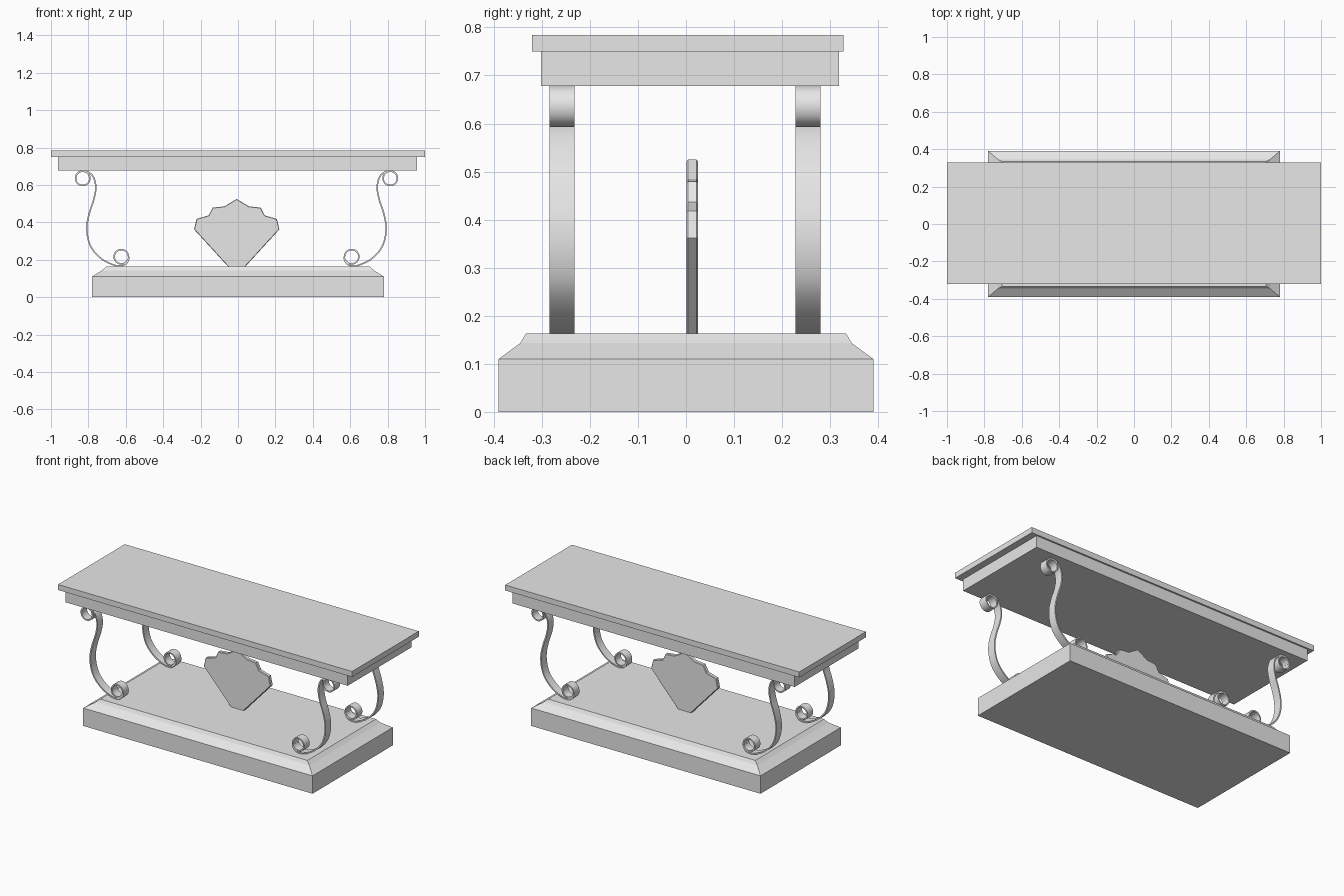
import bpy, bmesh
from math import radians, cos, sin
from mathutils import Vector

cube = bpy.data.objects.get("Cube")
if cube:
    bpy.data.objects.remove(cube, do_unlink=True)

stone = bpy.data.materials.new("grey_stone")
stone.use_nodes = True
GREY = (0.8, 0.8, 0.8, 1)
stone.diffuse_color = GREY
stone.node_tree.nodes["Principled BSDF"].inputs["Base Color"].default_value = GREY


def finish(bm, name):
    bmesh.ops.recalc_face_normals(bm, faces=bm.faces)
    mesh = bpy.data.meshes.new(name)
    bm.to_mesh(mesh)
    bm.free()
    mesh.materials.append(stone)
    obj = bpy.data.objects.new(name, mesh)
    bpy.context.collection.objects.link(obj)
    return obj


def stacked(name, layers, cx=0, cy=0):
    """Solid of stacked rectangles, each layer (half x, half y, z)."""
    bm = bmesh.new()
    rings = [[bm.verts.new((cx + sx * hx, cy + sy * hy, z))
              for sx, sy in ((-1, -1), (1, -1), (1, 1), (-1, 1))]
             for hx, hy, z in layers]
    for a, b in zip(rings, rings[1:]):
        for i in range(4):
            j = (i + 1) % 4
            bm.faces.new((a[i], a[j], b[j], b[i]))
    bm.faces.new(rings[0])
    bm.faces.new(rings[-1])
    return finish(bm, name)


# Plinth with moulded edge, and two-step table top
stacked("base_plinth", [(0.78, 0.39, 0), (0.78, 0.39, 0.11),
                        (0.727, 0.345, 0.143), (0.705, 0.333, 0.163)])
stacked("under_slab", [(0.96, 0.31, 0.678), (0.96, 0.31, 0.75)], -0.002, 0.008)
stacked("top_slab", [(1, 0.324, 0.75), (1, 0.324, 0.784)], 0, 0.004)


# Scroll supports: a thin ribbon with a curl at each end
def curl(cx, cz, start, r0, r1, direction):
    pts = []
    for k in range(56):
        t = min(k / 13, 1)
        a = radians(start + direction * 8 * k)
        r = r0 + (r1 - r0) * t
        pts.append((cx + r * cos(a), cz + r * sin(a)))
    return pts


def spline(pts, steps=5):
    pts = [Vector(p) for p in pts]
    out = []
    for p0, p1, p2, p3 in zip(pts, pts[1:], pts[2:], pts[3:]):
        for k in range(steps):
            t = k / steps
            out.append(0.5 * (2 * p1 + (p2 - p0) * t
                              + (2 * p0 - 5 * p1 + 4 * p2 - p3) * t * t
                              + (3 * p1 - p0 - 3 * p2 + p3) * t ** 3))
    return out


low = curl(0.608, 0.216, -85, 0.049, 0.038, -1)
high = curl(0.814, 0.635, 90, 0.04, 0.038, -1)
body = [low[1], low[0], (0.645, 0.171), (0.707, 0.2), (0.762, 0.255),
        (0.787, 0.318), (0.791, 0.388), (0.776, 0.458), (0.755, 0.522),
        (0.744, 0.587), (0.757, 0.642), (0.784, 0.668), high[0], high[1]]
path = low[:0:-1] + [tuple(p) for p in spline(body)] + high


def scroll(name, side, y):
    bm = bmesh.new()
    rows = [[bm.verts.new((side * (x + 0.008) - 0.008, y + dy, z))
             for dy in (-0.026, 0.026)] for x, z in path]
    for a, b in zip(rows, rows[1:]):
        bm.faces.new((a[0], a[1], b[1], b[0]))
    obj = finish(bm, name)
    mod = obj.modifiers.new("thickness", "SOLIDIFY")
    mod.thickness = 0.008
    mod.offset = 0
    bpy.ops.object.select_all(action="DESELECT")
    obj.select_set(True)
    bpy.context.view_layer.objects.active = obj
    bpy.ops.object.modifier_apply(modifier=mod.name)
    bpy.ops.object.shade_smooth_by_angle(angle=radians(35))


for side, sname in ((1, "left"), (-1, "right")):
    for y, yname in ((-0.258, "front"), (0.254, "back")):
        scroll(f"{yname}_{sname}_scroll", side, y)

# Scalloped fan in the middle
half = [(0.043, 0.16), (0.228, 0.362), (0.215, 0.418), (0.15, 0.437),
        (0.128, 0.479), (0.066, 0.485)]
outline = half + [(0, 0.525)] + [(-x, z) for x, z in reversed(half)]
bm = bmesh.new()
front = bm.faces.new([bm.verts.new((x - 0.007, 0.001, z)) for x, z in outline])
moved = bmesh.ops.extrude_face_region(bm, geom=[front])["geom"]
bmesh.ops.translate(bm, vec=(0, 0.024, 0),
                    verts=[v for v in moved if isinstance(v, bmesh.types.BMVert)])
fan = finish(bm, "shell_fan")
bevel = fan.modifiers.new("edge", "BEVEL")
bevel.width = 0.003
bevel.segments = 1
bevel.limit_method = "ANGLE"
bevel.angle_limit = radians(80)
